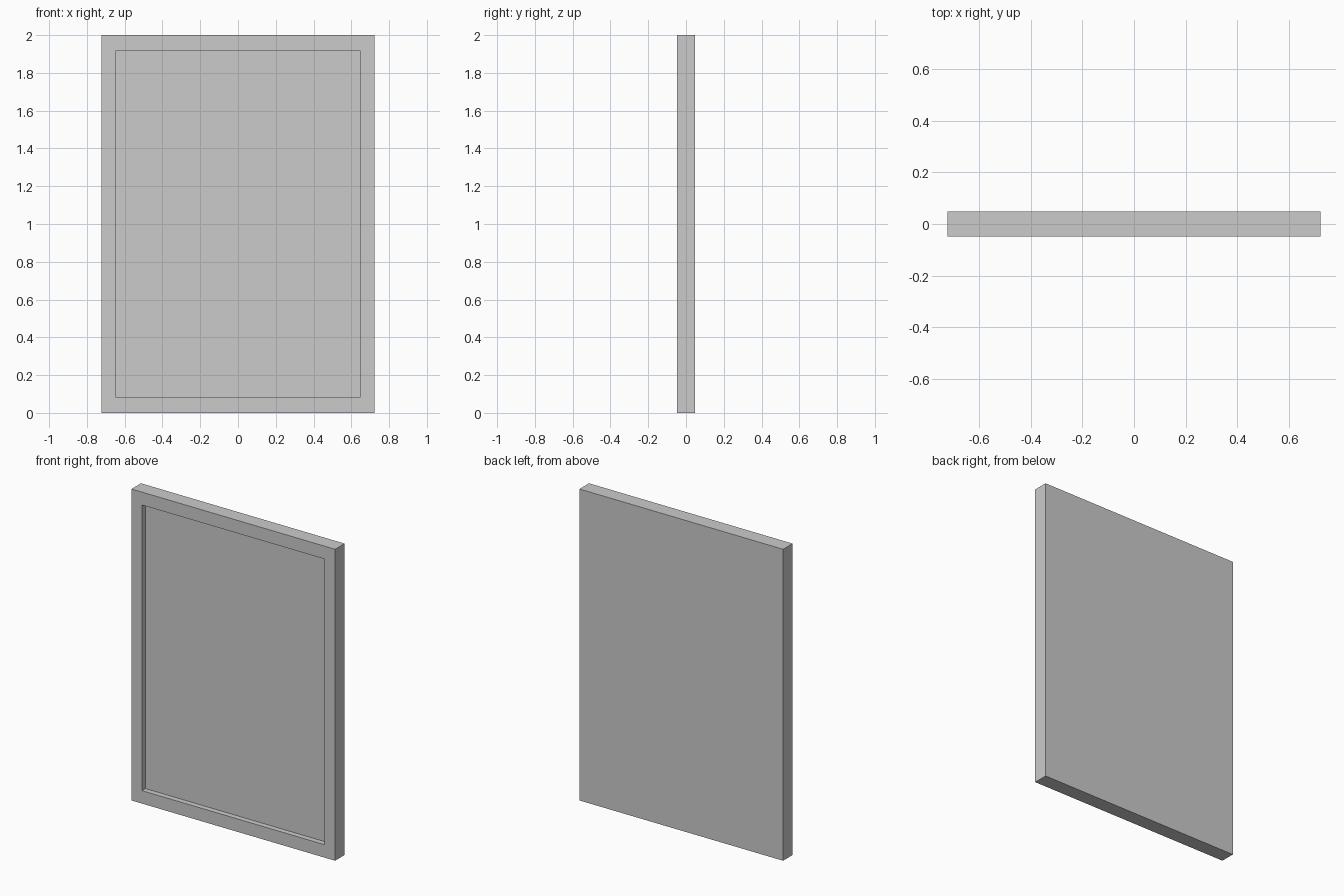
import bpy, bmesh
from mathutils import Vector

if "Cube" in bpy.data.objects:
    bpy.data.objects.remove(bpy.data.objects["Cube"])

WIDTH, DEPTH, HEIGHT = 1.447, 0.096, 2.0
BORDER_X, BORDER_Z, RECESS = 0.075, 0.083, 0.035

# Slab standing on the ground
bm = bmesh.new()
bmesh.ops.create_cube(bm, size=1)
bmesh.ops.scale(bm, vec=(WIDTH, DEPTH, HEIGHT), verts=bm.verts)
bmesh.ops.translate(bm, vec=(0, 0, HEIGHT / 2), verts=bm.verts)
bm.normal_update()

# Border on the front face
front = min(bm.faces, key=lambda f: f.normal.y)
bmesh.ops.inset_region(bm, faces=[front], thickness=BORDER_X, use_even_offset=True)
for v in front.verts:
    v.co.x = (WIDTH / 2 - BORDER_X) * (1 if v.co.x > 0 else -1)
    v.co.z = HEIGHT / 2 + (HEIGHT / 2 - BORDER_Z) * (1 if v.co.z > HEIGHT / 2 else -1)

# Sunken panel inside the border
pushed = bmesh.ops.extrude_discrete_faces(bm, faces=[front])["faces"][0]
bmesh.ops.translate(bm, vec=Vector((0, RECESS, 0)), verts=pushed.verts)
bmesh.ops.recalc_face_normals(bm, faces=bm.faces)

mesh = bpy.data.meshes.new("framed_panel")
bm.to_mesh(mesh)
bm.free()
bpy.context.collection.objects.link(bpy.data.objects.new("framed_panel", mesh))
